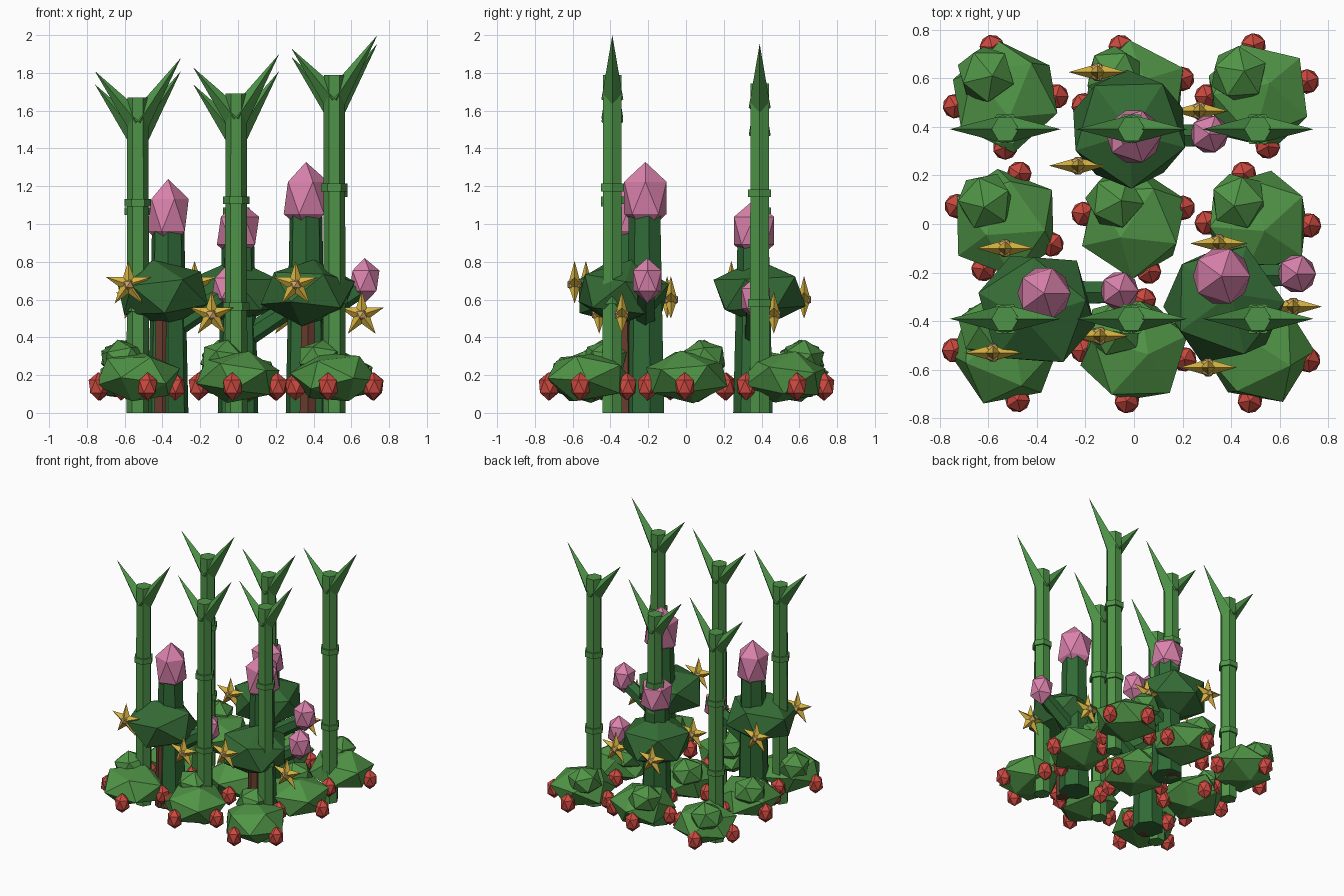
import bpy, bmesh, math, random
from mathutils import Vector, Matrix, Euler

if "Cube" in bpy.data.objects:
    bpy.data.objects.remove(bpy.data.objects["Cube"])

random.seed(4)


def material(name, r, g, b):
    m = bpy.data.materials.new(name)
    lin = [((c / 255 + 0.055) / 1.055) ** 2.4 for c in (r, g, b)]
    m.diffuse_color = (*lin, 1)
    m.use_nodes = True
    m.node_tree.nodes["Principled BSDF"].inputs["Base Color"].default_value = m.diffuse_color
    return m


BUSH = material("bush green", 80, 148, 70)
STALK = material("stalk green", 78, 148, 72)
TREE = material("dark leaf green", 53, 108, 54)
CACTUS = material("cactus green", 48, 106, 54)
PINK = material("blossom pink", 218, 130, 172)
RED = material("berry red", 205, 74, 64)
GOLD = material("star gold", 216, 180, 65)
TAN = material("star centre tan", 205, 165, 100)
BROWN = material("bark brown", 105, 60, 45)


def finish(name, bm, mat):
    bmesh.ops.recalc_face_normals(bm, faces=bm.faces)
    me = bpy.data.meshes.new(name)
    bm.to_mesh(me)
    bm.free()
    me.materials.append(mat)
    ob = bpy.data.objects.new(name, me)
    bpy.context.collection.objects.link(ob)
    return ob


def blob(name, loc, size, mat, rot=(0, 0, 0)):
    """Faceted 20-sided ball, turned first and then squashed."""
    bm = bmesh.new()
    bmesh.ops.create_icosphere(bm, subdivisions=1, radius=1)
    squash = Matrix.Diagonal((*size, 1))
    bm.transform(Matrix.Translation(loc) @ squash @ Euler(rot).to_matrix().to_4x4())
    return finish(name, bm, mat)


def rod(name, a, b, r1, r2, mat, sides=6, turn=0.0):
    """Straight or tapered rod from point a to point b."""
    a, b = Vector(a), Vector(b)
    d = b - a
    bm = bmesh.new()
    bmesh.ops.create_cone(bm, cap_ends=True, segments=sides, radius1=r1, radius2=r2, depth=d.length)
    q = d.to_track_quat('Z', 'Y').to_matrix().to_4x4()
    bm.transform(Matrix.Translation((a + b) / 2) @ q @ Matrix.Rotation(turn, 4, 'Z'))
    bmesh.ops.remove_doubles(bm, verts=bm.verts, dist=1e-5)
    return finish(name, bm, mat)


def star(loc):
    """Five-pointed star facing front and back, with a ball in the middle."""
    bm = bmesh.new()
    c = Vector(loc)
    ring = []
    for i in range(10):
        r = 0.125 if i % 2 == 0 else 0.048
        t = math.pi / 2 + i * math.pi / 5
        ring.append(bm.verts.new(c + Vector((r * math.cos(t), 0, r * math.sin(t)))))
    for s in (-1, 1):
        tip = bm.verts.new(c + Vector((0, 0.034 * s, 0)))
        for i in range(10):
            bm.faces.new((ring[i], ring[(i + 1) % 10], tip))
    finish("star_flower", bm, GOLD)
    blob("star_centre", loc, (0.037, 0.043, 0.037), TAN)


# low bushes in a three by three grid, each with a ring of berries
berry_angles = [
    [105, 191, 270, 0], [105, 20, 190, 280], [17, 180, 281, 95],
    [74, 161, 245, 335], [17, 170, 287, 95], [106, -3, 180, 265],
    [180, 284, 20, 100], [79, 262, 180, 350], [-11, 261, 80, 170],
]
for n, angles in enumerate(berry_angles):
    x, y = (-0.53, 0.0, 0.51)[n % 3], (0.525, 0.005, -0.52)[n // 3]
    tilt = (random.uniform(-0.4, 0.4), random.uniform(-0.4, 0.4), random.uniform(0, 6))
    blob("bush", (x, y, 0.19), (0.236, 0.236, 0.142), BUSH, tilt)
    blob("bush_tuft", (x - 0.08, y + 0.09, 0.285), (0.125, 0.125, 0.105), BUSH,
         (0.2, 0.1, random.uniform(0, 6)))
    for a in angles:
        t = math.radians(a)
        blob("berry", (x + 0.21 * math.cos(t), y + 0.21 * math.sin(t), 0.14),
             (0.057, 0.057, 0.075), RED, (0, 0, t))

# tall jointed stalks with two pointed leaves at the top
for x, y, h in [(-0.53, -0.39, 1.67), (-0.01, -0.39, 1.69), (0.51, -0.39, 1.79),
                (-0.53, 0.39, 1.60), (-0.01, 0.39, 1.60), (0.51, 0.39, 1.745)]:
    rod("stalk", (x, y, 0), (x, y, h), 0.06, 0.056, STALK, 6, math.pi / 6)
    for f in (1 / 3, 2 / 3):
        rod("stalk_joint", (x, y, h * f - 0.02), (x, y, h * f + 0.02), 0.07, 0.07,
            STALK, 6, math.pi / 6)
    for side, rise in ((-1, 0.14), (1, 0.21)):
        rod("leaf", (x + side * 0.005, y, h - 0.13), (x + side * 0.228, y, h + rise),
            0.058, 0.0, STALK, 4)

# dark round trees on thin trunks, each with three star flowers
trees = [
    (-0.40, -0.35, [(-0.58, -0.53), (-0.53, -0.10), (-0.14, -0.46)]),
    (0.37, -0.33, [(0.305, -0.59), (0.35, -0.08), (0.655, -0.34)]),
    (-0.02, 0.39, [(-0.23, 0.24), (-0.15, 0.625), (0.27, 0.465)]),
]
for x, y, flowers in trees:
    rod("tree_trunk", (x, y, 0), (x, y, 0.55), 0.05, 0.04, BROWN)
    tilt = (random.uniform(-0.3, 0.3), random.uniform(-0.3, 0.3), random.uniform(0, 6))
    blob("tree_crown", (x, y, 0.635), (0.265, 0.265, 0.18), TREE, tilt)
    for (fx, fy), fz in zip(flowers, (0.68, 0.60, 0.52)):
        star((fx, fy, fz))

# blossoming cacti: column, big bloom, slanted arm and small bloom
for x, y, top, rh, rz, bud in [(-0.37, -0.285, 0.94, 0.122, 0.19, 0.66),
                               (0.36, -0.215, 1.03, 0.132, 0.19, 0.70),
                               (0.0, 0.36, 0.87, 0.125, 0.165, 0.605)]:
    rod("cactus_column", (x, y, 0), (x, y, top + 0.02), 0.11, 0.088, CACTUS, 7)
    blob("big_bloom", (x, y, top + rz * 0.57), (rh, rh, rz), PINK)
    rod("cactus_arm", (x, y, bud - 0.23), (x + 0.29, y + 0.005, bud - 0.04), 0.058, 0.05, CACTUS)
    blob("small_bloom", (x + 0.31, y + 0.01, bud), (0.088, 0.088, 0.12), PINK)
